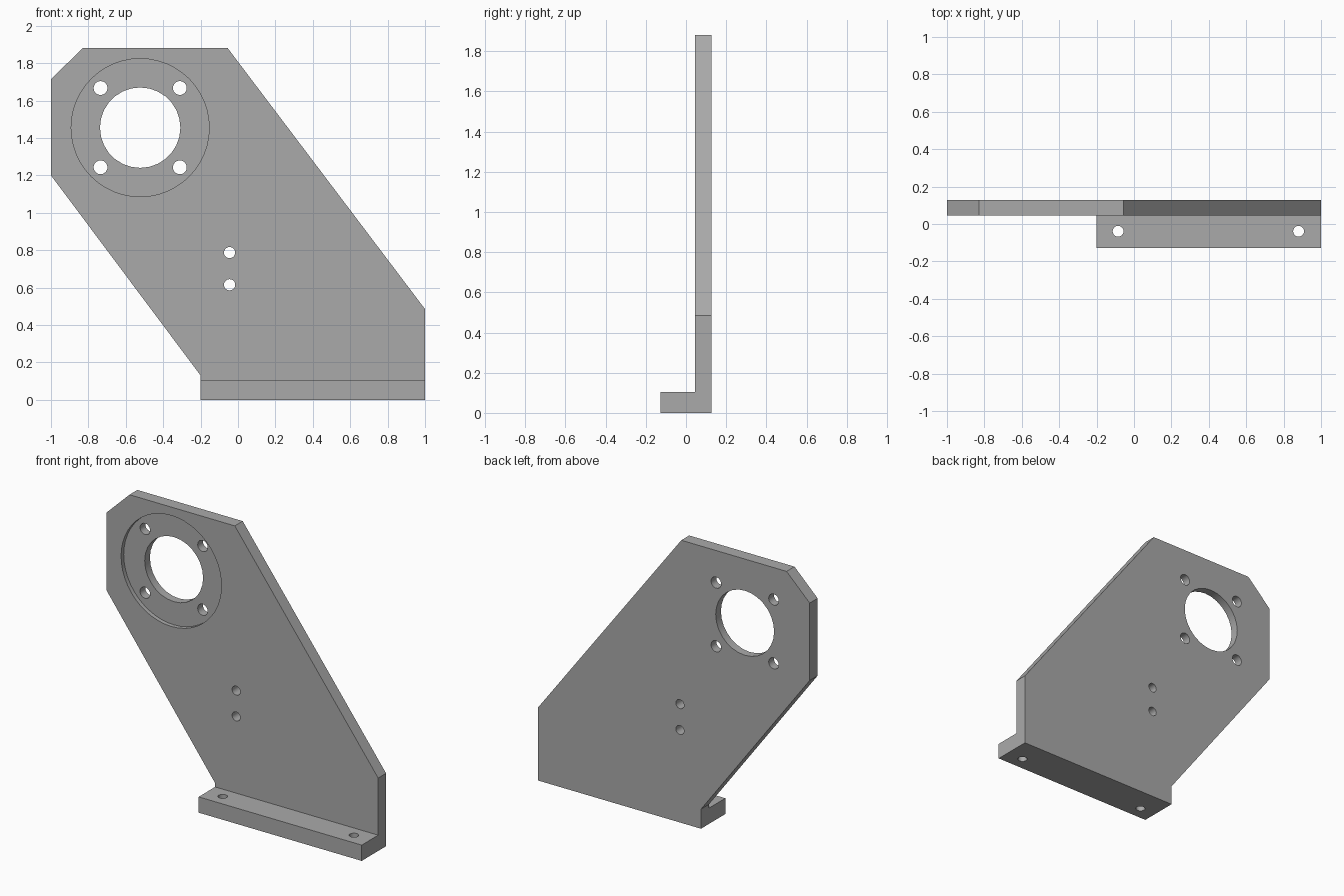
import bpy, bmesh, math
from mathutils import Matrix, Vector

if "Cube" in bpy.data.objects:
    bpy.data.objects.remove(bpy.data.objects["Cube"])

FRONT, PLATE_FRONT, BACK = -0.128, 0.045, 0.128
FOOT_TOP = 0.105
BORE_X, BORE_Z = -0.523, 1.455

grey = bpy.data.materials.new("machined grey")
grey.use_nodes = True
grey.diffuse_color = (0.4, 0.4, 0.4, 1)
grey.node_tree.nodes["Principled BSDF"].inputs["Base Color"].default_value = (0.4, 0.4, 0.4, 1)


def prism(name, outline, y0, y1):
    """Extrude an x-z outline from y0 to y1."""
    bm = bmesh.new()
    face = bm.faces.new([bm.verts.new((x, y0, z)) for x, z in outline])
    ext = bmesh.ops.extrude_face_region(bm, geom=[face])["geom"]
    verts = [g for g in ext if isinstance(g, bmesh.types.BMVert)]
    bmesh.ops.translate(bm, verts=verts, vec=(0, y1 - y0, 0))
    bmesh.ops.recalc_face_normals(bm, faces=bm.faces)
    mesh = bpy.data.meshes.new(name)
    bm.to_mesh(mesh)
    bm.free()
    mesh.materials.append(grey)
    obj = bpy.data.objects.new(name, mesh)
    bpy.context.collection.objects.link(obj)
    return obj


def cylinder(name, centre, radius, depth, axis, sides):
    """Cutter cylinder along the Y or Z axis."""
    bm = bmesh.new()
    turn = Matrix.Rotation(math.pi / 2, 4, "X") if axis == "Y" else Matrix()
    bmesh.ops.create_cone(bm, cap_ends=True, segments=sides, radius1=radius,
                          radius2=radius, depth=depth,
                          matrix=Matrix.Translation(Vector(centre)) @ turn)
    mesh = bpy.data.meshes.new(name)
    bm.to_mesh(mesh)
    bm.free()
    mesh.materials.append(grey)
    obj = bpy.data.objects.new(name, mesh)
    bpy.context.collection.objects.link(obj)
    obj.hide_render = True
    return obj


def combine(target, tool, operation):
    """Apply a boolean, then discard the tool."""
    mod = target.modifiers.new("boolean", "BOOLEAN")
    mod.operation, mod.object, mod.solver = operation, tool, "EXACT"
    bpy.context.view_layer.objects.active = target
    bpy.ops.object.modifier_apply(modifier=mod.name)
    bpy.data.objects.remove(tool)


# Slanted upright plate
bracket = prism("mounting_bracket", [
    (-1, 1.715), (-0.83, 1.88), (-0.055, 1.88), (1, 0.485),
    (1, 0), (-0.2, 0), (-0.2, 0.13), (-1, 1.2)], PLATE_FRONT, BACK)

# Foot flange
foot = prism("foot", [(-0.2, 0), (1, 0), (1, FOOT_TOP), (-0.2, FOOT_TOP)], FRONT, BACK)
combine(bracket, foot, "UNION")

# Shallow round recess and through bore
combine(bracket, cylinder("recess", (BORE_X, PLATE_FRONT, BORE_Z), 0.369, 0.056, "Y", 48), "DIFFERENCE")
combine(bracket, cylinder("bore", (BORE_X, 0.09, BORE_Z), 0.215, 0.3, "Y", 28), "DIFFERENCE")

# Four bolt holes around the bore
for sx in (-1, 1):
    for sz in (-1, 1):
        place = (BORE_X + sx * 0.212, 0.09, BORE_Z + sz * 0.212)
        combine(bracket, cylinder("bolt_hole", place, 0.037, 0.3, "Y", 24), "DIFFERENCE")

# Two small holes in the plate
for z in (0.615, 0.787):
    combine(bracket, cylinder("pin_hole", (-0.045, 0.09, z), 0.03, 0.3, "Y", 24), "DIFFERENCE")

# Two fixing holes in the foot
for x in (-0.085, 0.88):
    combine(bracket, cylinder("foot_hole", (x, -0.039, 0.05), 0.029, 0.3, "Z", 24), "DIFFERENCE")

# Smooth hole walls, crisp plate edges
bpy.ops.object.select_all(action="DESELECT")
bracket.select_set(True)
bpy.context.view_layer.objects.active = bracket
bpy.ops.object.shade_smooth_by_angle(angle=math.radians(30))
